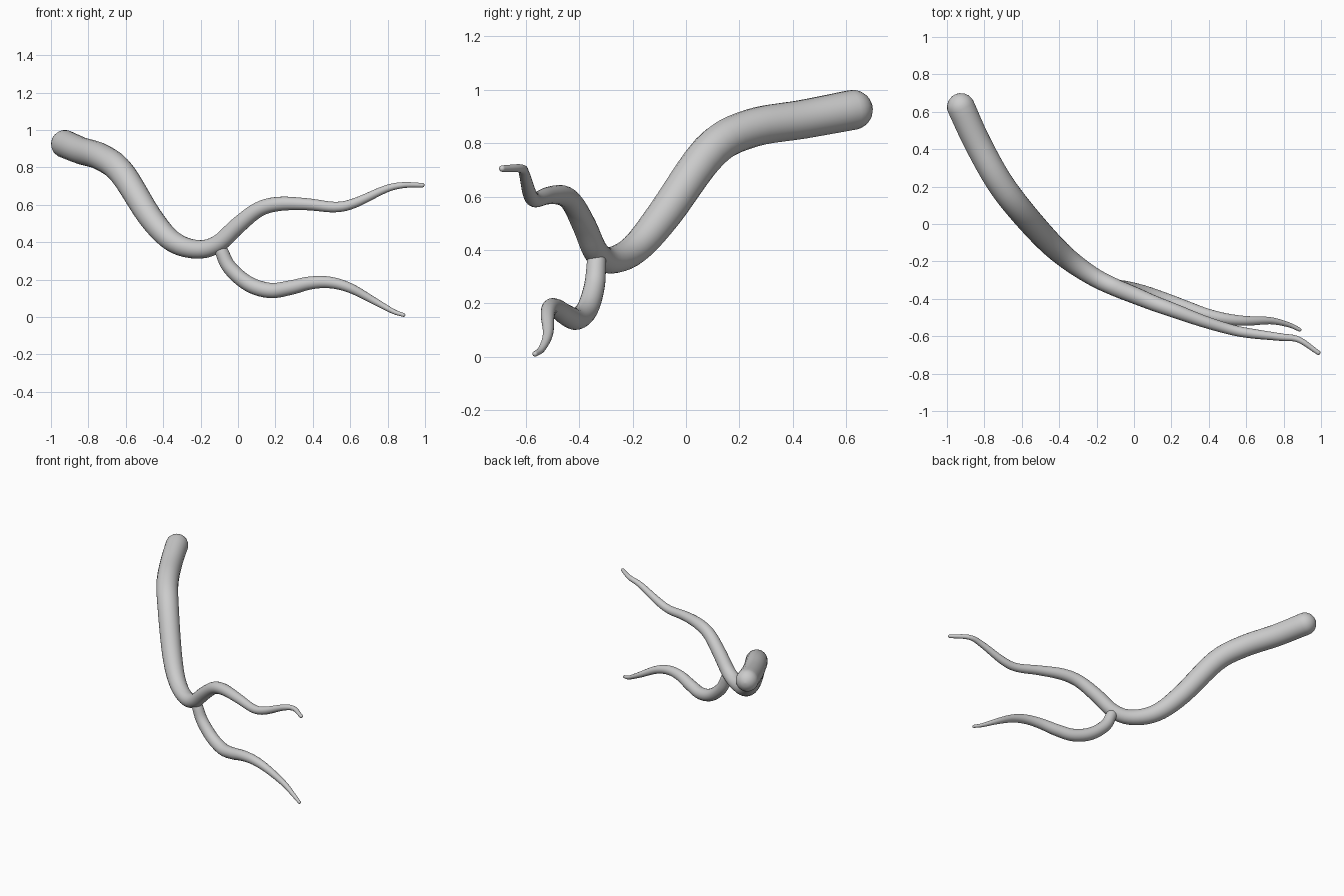
import bpy, bmesh, math
from mathutils import Vector

if "Cube" in bpy.data.objects:
    bpy.data.objects.remove(bpy.data.objects["Cube"])

SIDES, STEPS = 20, 5


def smooth_path(points):
    """Catmull-Rom through (x, y, z, radius) points."""
    p = [Vector(q) for q in points]
    p = [2 * p[0] - p[1]] + p + [2 * p[-1] - p[-2]]
    out = []
    for a, b, c, d in zip(p, p[1:], p[2:], p[3:]):
        for i in range(STEPS):
            t = i / STEPS
            out.append(0.5 * (2 * b + (c - a) * t + (2 * a - 5 * b + 4 * c - d) * t * t
                              + (3 * b - a - 3 * c + d) * t ** 3))
    return out + [p[-2]]


def tube(name, points):
    """Tapered tube with rounded ends."""
    path = smooth_path(points)
    pos = [q.to_3d() for q in path]
    rad = [q[3] for q in path]
    tan = [(pos[min(i + 1, len(pos) - 1)] - pos[max(i - 1, 0)]).normalized()
           for i in range(len(pos))]
    rings = list(zip(pos, rad, tan))
    # hemispherical caps as extra rings
    caps = [math.radians(a) for a in (88, 70, 50, 30, 14)]
    start = [(pos[0] - tan[0] * rad[0] * math.sin(a), rad[0] * math.cos(a), tan[0]) for a in caps]
    end = [(pos[-1] + tan[-1] * rad[-1] * math.sin(a), rad[-1] * math.cos(a), tan[-1])
           for a in reversed(caps)]
    rings = start + rings + end

    bm = bmesh.new()
    side = tan[0].orthogonal().normalized()
    loops = []
    for centre, r, t in rings:
        side = (side - t * side.dot(t)).normalized()
        up = t.cross(side)
        loops.append([bm.verts.new(centre + r * (side * math.cos(k * math.tau / SIDES)
                                                 + up * math.sin(k * math.tau / SIDES)))
                      for k in range(SIDES)])
    for a, b in zip(loops, loops[1:]):
        for k in range(SIDES):
            n = (k + 1) % SIDES
            bm.faces.new((a[k], a[n], b[n], b[k]))
    bm.faces.new(loops[0][::-1])
    bm.faces.new(loops[-1])
    bmesh.ops.recalc_face_normals(bm, faces=bm.faces)
    for f in bm.faces:
        f.smooth = True
    me = bpy.data.meshes.new(name)
    bm.to_mesh(me)
    bm.free()
    ob = bpy.data.objects.new(name, me)
    bpy.context.collection.objects.link(ob)
    return ob


# thick trunk running on into the upper branch
tube("trunk_and_upper_branch", [
    (-0.925, 0.625, 0.925, 0.075), (-0.84, 0.44, 0.89, 0.073), (-0.73, 0.24, 0.855, 0.072),
    (-0.62, 0.09, 0.77, 0.07), (-0.47, -0.08, 0.535, 0.065), (-0.35, -0.19, 0.405, 0.057),
    (-0.22, -0.28, 0.362, 0.05), (-0.11, -0.335, 0.39, 0.047), (0.0, -0.38, 0.49, 0.045),
    (0.11, -0.425, 0.575, 0.041), (0.22, -0.465, 0.605, 0.038), (0.37, -0.52, 0.603, 0.032),
    (0.52, -0.565, 0.588, 0.028), (0.625, -0.585, 0.61, 0.026), (0.786, -0.605, 0.683, 0.02),
    (0.88, -0.618, 0.705, 0.016), (0.985, -0.688, 0.705, 0.012)])

# lower branch splitting off at the fork
tube("lower_branch", [
    (-0.09, -0.335, 0.355, 0.036), (-0.045, -0.343, 0.265, 0.039), (0.055, -0.37, 0.178, 0.041),
    (0.17, -0.41, 0.142, 0.041), (0.28, -0.45, 0.157, 0.039), (0.385, -0.485, 0.182, 0.035),
    (0.49, -0.508, 0.185, 0.031), (0.6, -0.518, 0.155, 0.026), (0.73, -0.517, 0.085, 0.019),
    (0.83, -0.54, 0.03, 0.013), (0.885, -0.565, 0.011, 0.01)])
